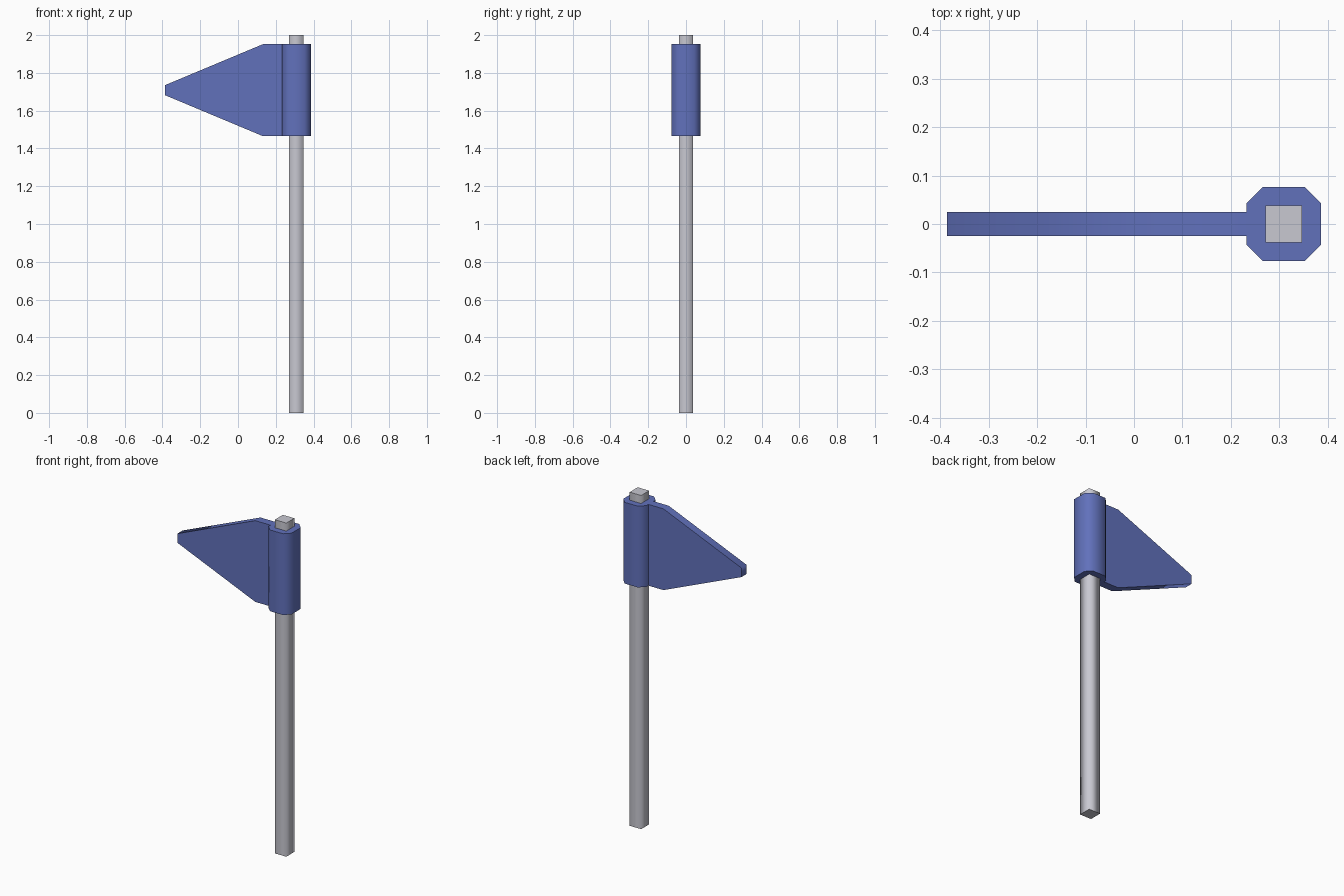
import bpy
import bmesh
from mathutils import Vector

if "Cube" in bpy.data.objects:
    bpy.data.objects.remove(bpy.data.objects["Cube"])


def material(name, rgb):
    m = bpy.data.materials.new(name)
    m.diffuse_color = (*rgb, 1.0)
    m.use_nodes = True
    m.node_tree.nodes["Principled BSDF"].inputs["Base Color"].default_value = m.diffuse_color
    return m


def prism(name, outline, extrude, mat, skip_smooth=None):
    """Extrude an outline; side faces are smooth, caps stay flat."""
    bm = bmesh.new()
    cap = bm.faces.new([bm.verts.new(p) for p in outline])
    new = bmesh.ops.extrude_face_region(bm, geom=[cap], use_keep_orig=True)["geom"]
    bmesh.ops.translate(bm, vec=extrude, verts=[v for v in new if isinstance(v, bmesh.types.BMVert)])
    bmesh.ops.recalc_face_normals(bm, faces=bm.faces[:])
    bm.normal_update()
    axis = Vector(extrude).normalized()
    for f in bm.faces:
        f.smooth = abs(f.normal.dot(axis)) < 0.5
        if skip_smooth and f.normal.dot(Vector(skip_smooth)) > 0.9:
            f.smooth = False
    mesh = bpy.data.meshes.new(name)
    bm.to_mesh(mesh)
    bm.free()
    mesh.materials.append(mat)
    ob = bpy.data.objects.new(name, mesh)
    bpy.context.collection.objects.link(ob)
    return ob


blue = material("flag blue", (0.12, 0.165, 0.5))
grey = material("pole grey", (0.58, 0.58, 0.64))

CX = 0.309                      # pole axis
Z0, Z1 = 1.465, 1.952           # sleeve and flag height range
ZM = (Z0 + Z1) / 2

# Square pole
h = 0.038
prism("pole", [(CX + x, y, 0) for x, y in ((-h, -h), (h, -h), (h, h), (-h, h))],
      (0, 0, 2), grey)

# Chamfered sleeve around the pole
a, b = 0.0765, 0.0435
octagon = [(-b, -a), (b, -a), (a, -b), (a, b), (b, a), (-b, a), (-a, b), (-a, -b)]
prism("sleeve", [(CX + x, y, Z0) for x, y in octagon], (0, 0, Z1 - Z0), blue)

# Tapered pennant with a blunt tip
t = 0.0247
profile = [(CX - a, Z0), (CX - a, Z1), (0.132, Z1),
           (-0.3855, ZM + 0.027), (-0.3855, ZM - 0.027), (0.132, Z0)]
prism("flag", [(x, -t, z) for x, z in profile], (0, 2 * t, 0), blue, skip_smooth=(1, 0, 0))
